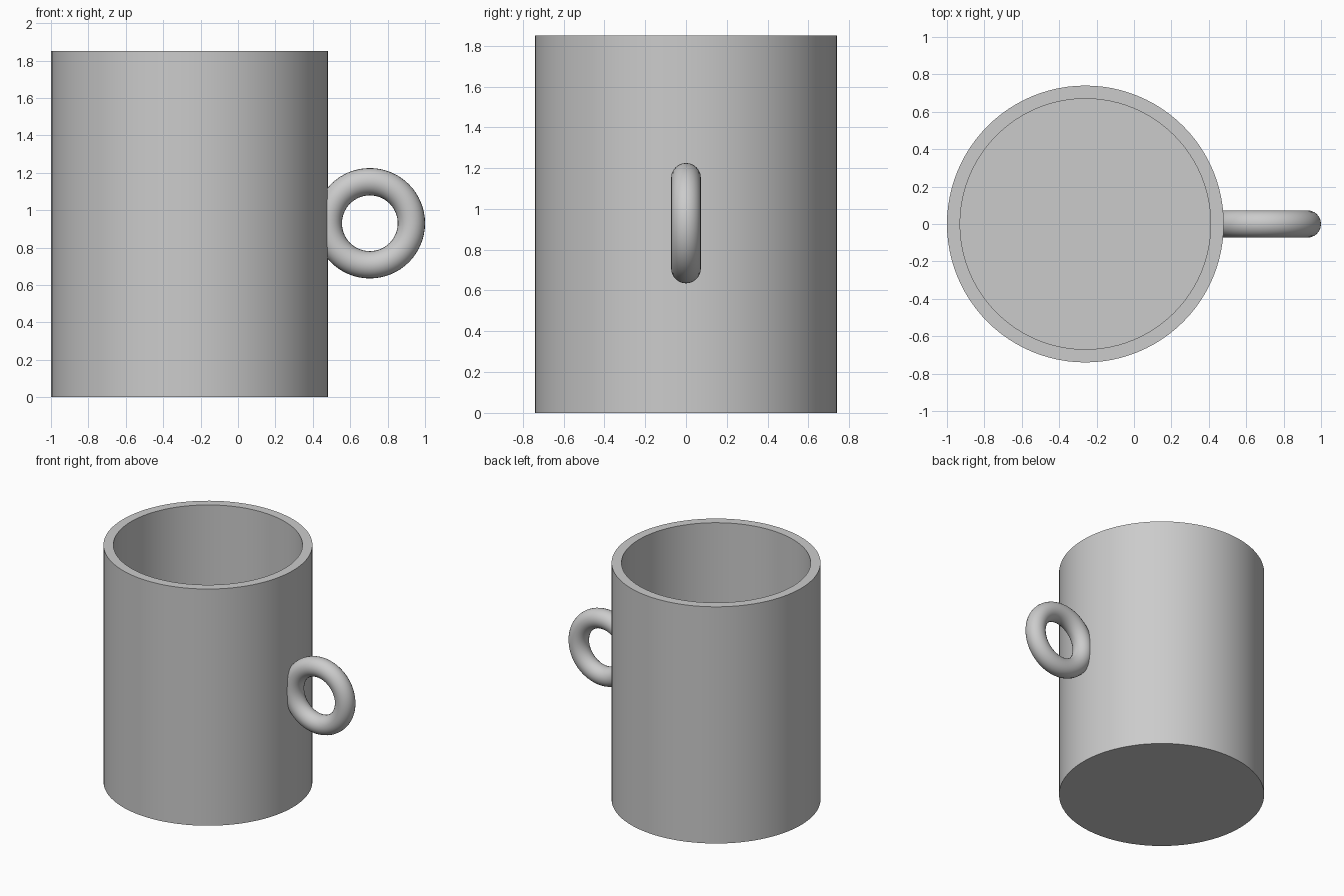
import bpy
import bmesh
import math
from mathutils import Matrix

cube = bpy.data.objects.get("Cube")
if cube:
    bpy.data.objects.remove(cube, do_unlink=True)

# Mug dimensions
CENTRE_X = -0.26
RADIUS, HEIGHT, WALL = 0.74, 1.85, 0.07
SEGMENTS = 96

GREY = (0.6, 0.6, 0.6, 1.0)
clay = bpy.data.materials.new("light grey ceramic")
clay.use_nodes = True
clay.diffuse_color = GREY
clay.node_tree.nodes["Principled BSDF"].inputs["Base Color"].default_value = GREY


def finish(obj, name):
    """Name, colour and smooth one part, keeping its rims sharp."""
    obj.name = obj.data.name = name
    obj.data.materials.append(clay)
    bpy.ops.object.select_all(action='DESELECT')
    obj.select_set(True)
    bpy.context.view_layer.objects.active = obj
    bpy.ops.object.shade_smooth_by_angle(angle=math.radians(35))


# Cup body: a solid cylinder whose top is inset and sunk to hollow it out
bm = bmesh.new()
bmesh.ops.create_cone(bm, cap_ends=True, segments=SEGMENTS,
                      radius1=RADIUS, radius2=RADIUS, depth=HEIGHT,
                      matrix=Matrix.Translation((CENTRE_X, 0, HEIGHT / 2)))
top = max(bm.faces, key=lambda f: f.calc_center_median().z)
bmesh.ops.inset_region(bm, faces=[top], thickness=WALL, use_even_offset=True)
floor = bmesh.ops.extrude_discrete_faces(bm, faces=[top])["faces"][0]
bmesh.ops.translate(bm, verts=floor.verts, vec=(0, 0, WALL - HEIGHT))
mesh = bpy.data.meshes.new("cup_body")
bm.to_mesh(mesh)
bm.free()
body = bpy.data.objects.new("cup_body", mesh)
bpy.context.collection.objects.link(body)
finish(body, "cup_body")

# Ring handle, sunk into the wall on the model's left
bpy.ops.mesh.primitive_torus_add(major_radius=0.222, minor_radius=0.073,
                                 major_segments=64, minor_segments=24,
                                 location=(0.705, 0, 0.93),
                                 rotation=(math.pi / 2, 0, 0))
finish(bpy.context.object, "ring_handle")
